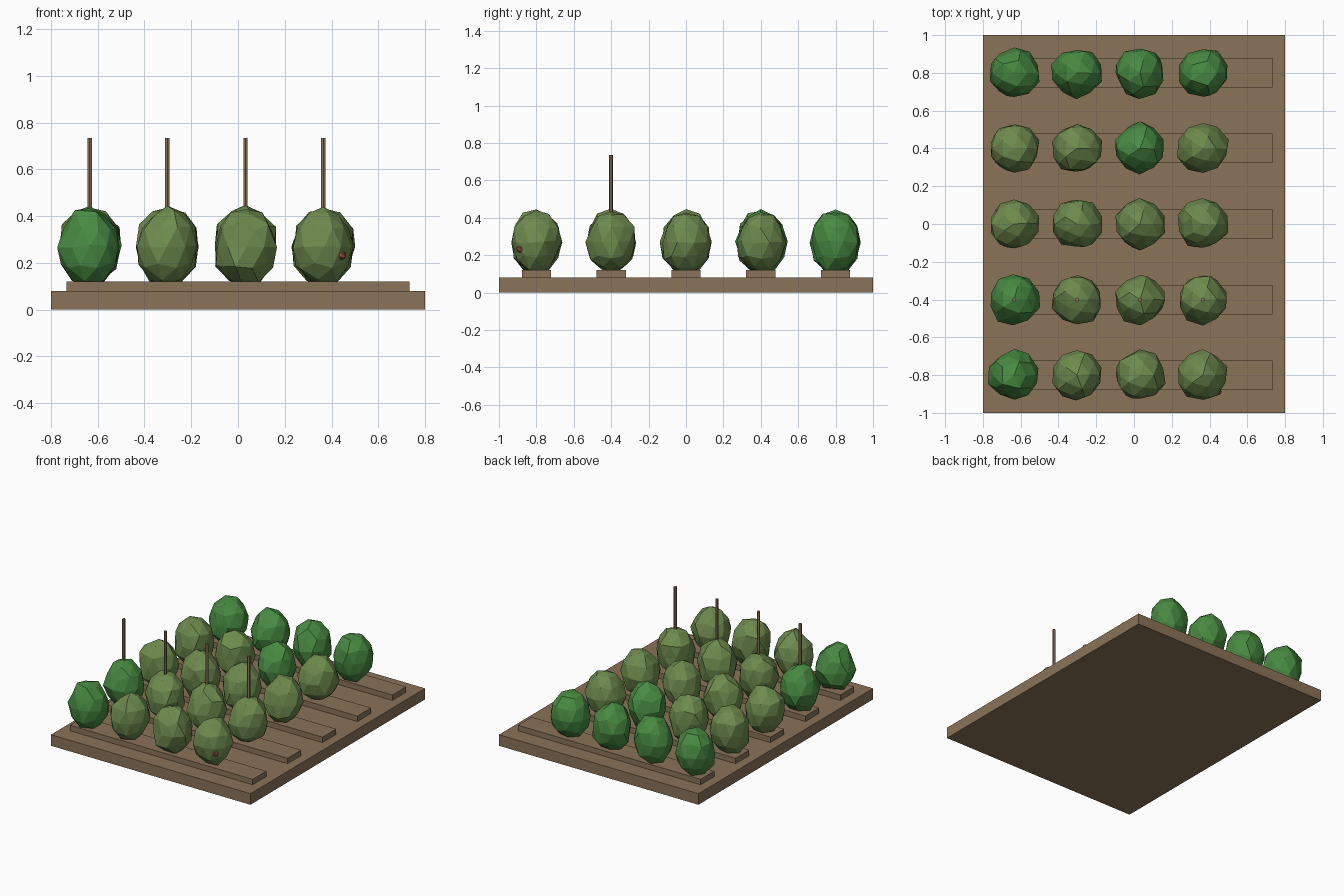
import bpy, bmesh, random
from mathutils import Matrix, Vector

if "Cube" in bpy.data.objects:
    bpy.data.objects.remove(bpy.data.objects["Cube"])

random.seed(7)


def srgb(r, g, b):
    f = lambda c: c / 12.92 if c <= 0.04045 else ((c + 0.055) / 1.055) ** 2.4
    return tuple(f(c / 255) for c in (r, g, b)) + (1.0,)


def material(name, rgb):
    m = bpy.data.materials.new(name)
    m.diffuse_color = srgb(*rgb)
    m.use_nodes = True
    m.node_tree.nodes["Principled BSDF"].inputs["Base Color"].default_value = m.diffuse_color
    return m


soil = material("soil brown", (139, 115, 88))
olive = material("olive green", (110, 139, 78))
green = material("leaf green", (72, 139, 66))
fruit_red = material("fruit red", (165, 85, 65))


def add_object(name, bm, mat):
    mesh = bpy.data.meshes.new(name)
    bm.to_mesh(mesh)
    bm.free()
    mesh.materials.append(mat)
    obj = bpy.data.objects.new(name, mesh)
    bpy.context.collection.objects.link(obj)
    return obj


def box(name, size, center, mat):
    bm = bmesh.new()
    bmesh.ops.create_cube(bm, size=1, matrix=Matrix.Translation(center) @ Matrix.Diagonal((*size, 1)))
    return add_object(name, bm, mat)


def bush(name, x, y, mat):
    # Faceted egg shape with slightly uneven corners
    bm = bmesh.new()
    bmesh.ops.create_icosphere(bm, subdivisions=2, radius=1)
    for v in bm.verts:
        v.co *= random.uniform(0.93, 1.07)
        if abs(v.co.x) + abs(v.co.y) > 0.01:
            v.co += Vector([random.uniform(-0.04, 0.04) for _ in range(3)])
        v.co = Vector((x + v.co.x * 0.133, y + v.co.y * 0.133, 0.27 + v.co.z * 0.168))
    return add_object(name, bm, mat)


# Ground slab
box("garden_bed", (1.6, 2.0, 0.08), (0, 0, 0.04), soil)

rows = [-0.8, -0.4, 0.0, 0.4, 0.8]
columns = [-0.635, -0.302, 0.032, 0.365]
bright = {(0, 0), (1, 0), (3, 2), (4, 0), (4, 1), (4, 2), (4, 3)}

for r, y in enumerate(rows):
    # Raised planting ridge, slightly sunk into the slab
    box(f"ridge_{r}", (1.465, 0.156, 0.05), (0, y, 0.095), soil)
    for c, x in enumerate(columns):
        bush(f"bush_{r}_{c}", x, y, green if (r, c) in bright else olive)

# Support stakes along the second row
for c, x in enumerate(columns):
    bm = bmesh.new()
    bmesh.ops.create_cone(bm, cap_ends=True, segments=6, radius1=0.011, radius2=0.011, depth=0.615,
                          matrix=Matrix.Translation((x, rows[1], 0.4275)))
    add_object(f"stake_{c}", bm, soil)

# Small fruit just breaking through the foliage
bm = bmesh.new()
bmesh.ops.create_icosphere(bm, subdivisions=1, radius=0.02, matrix=Matrix.Translation((0.445, -0.888, 0.232)))
add_object("fruit", bm, fruit_red)
